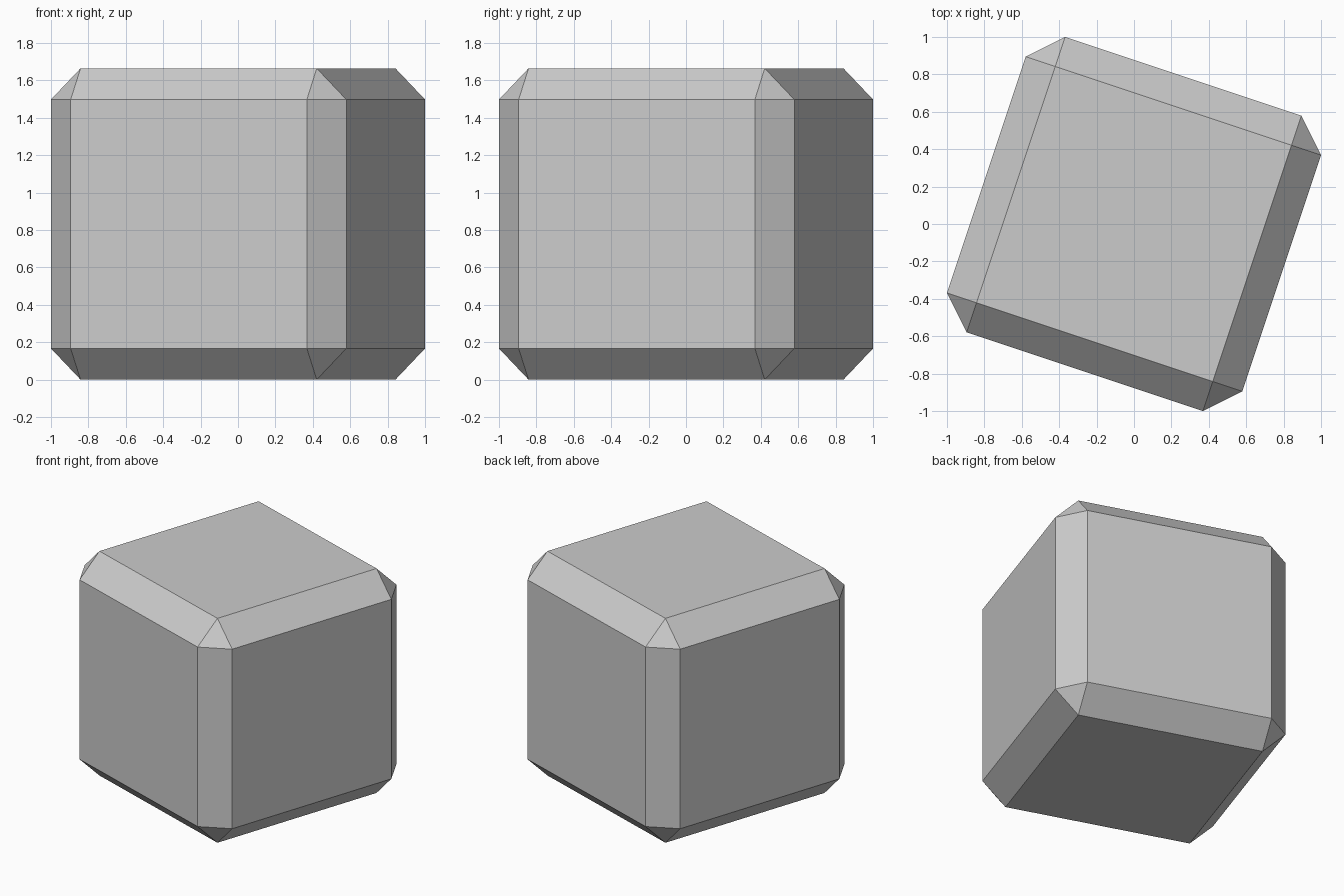
import bpy
import math

default = bpy.data.objects.get("Cube")
if default:
    bpy.data.objects.remove(default, do_unlink=True)

SIZE = 1.664          # full width of the block
CHAMFER = SIZE / 10   # width cut from each edge

# Plain grey material
grey = bpy.data.materials.new("light_grey")
grey.use_nodes = True
colour = (0.6, 0.6, 0.6, 1.0)
grey.diffuse_color = colour
grey.node_tree.nodes["Principled BSDF"].inputs["Base Color"].default_value = colour

# Cube standing on the ground, turned about the vertical axis
bpy.ops.mesh.primitive_cube_add(size=SIZE, location=(0, 0, SIZE / 2),
                                rotation=(0, 0, -math.atan(1 / 3)))
block = bpy.context.object
block.name = "chamfered_block"
block.data.materials.append(grey)

# Single flat chamfer on every edge, with triangular corners
bevel = block.modifiers.new("chamfer", 'BEVEL')
bevel.width = CHAMFER
bevel.segments = 1
bevel.limit_method = 'NONE'
